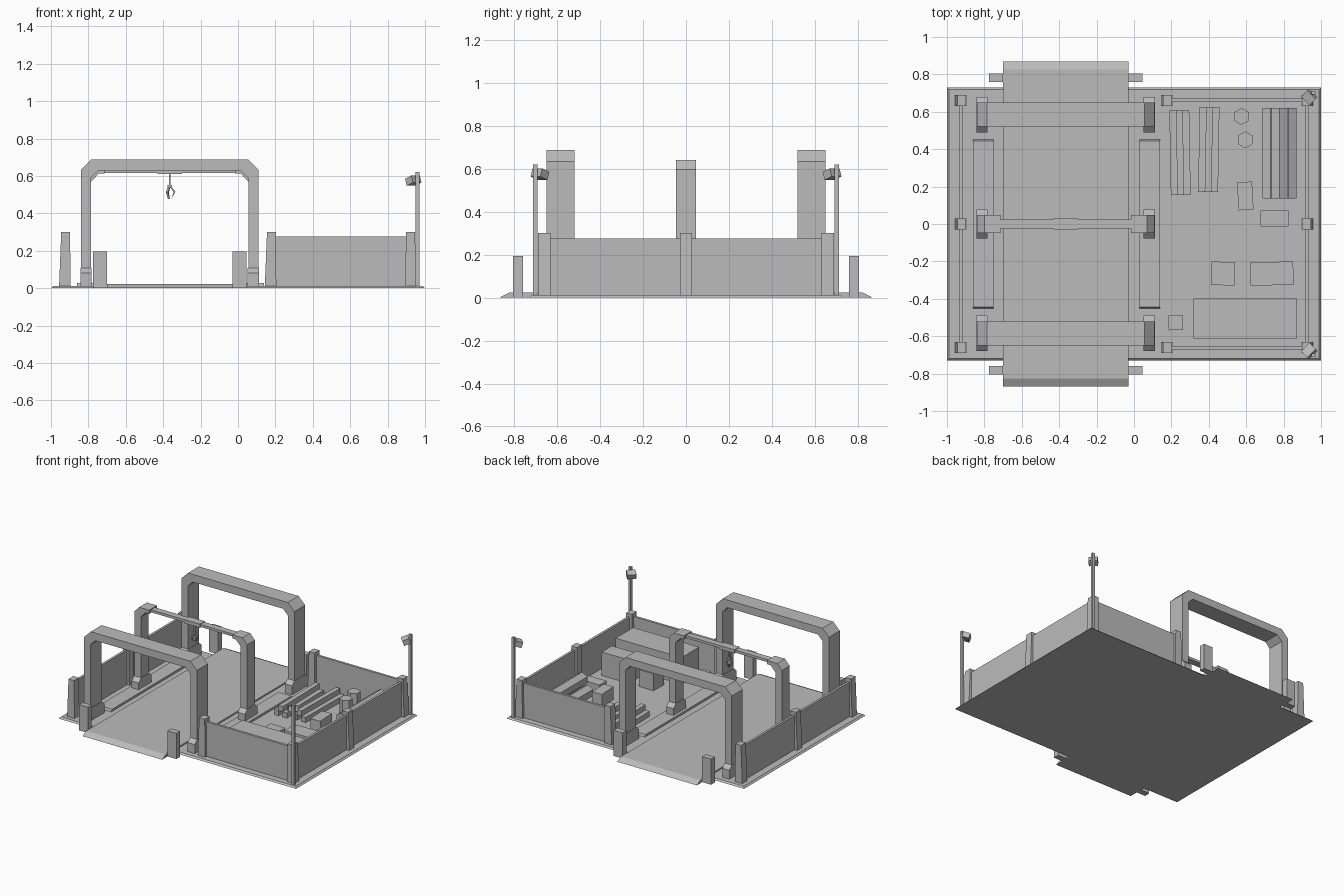
import bpy, bmesh, math
from mathutils import Matrix, Vector

cube = bpy.data.objects.get("Cube")
if cube:
    bpy.data.objects.remove(cube, do_unlink=True)

GREY = (0.5, 0.5, 0.5, 1)
mat = bpy.data.materials.new("plain grey")
mat.use_nodes = True
mat.diffuse_color = GREY
mat.node_tree.nodes["Principled BSDF"].inputs["Base Color"].default_value = GREY


def finish(name, bm):
    bmesh.ops.recalc_face_normals(bm, faces=bm.faces)
    mesh = bpy.data.meshes.new(name)
    bm.to_mesh(mesh)
    bm.free()
    mesh.materials.append(mat)
    ob = bpy.data.objects.new(name, mesh)
    bpy.context.collection.objects.link(ob)
    return ob


def box(name, x, y, z, rot=0):
    """Box from (min, max) ranges, optionally turned about its own upright axis."""
    bm = bmesh.new()
    bmesh.ops.create_cube(bm, size=1)
    size = Vector((x[1] - x[0], y[1] - y[0], z[1] - z[0]))
    mid = Vector((sum(x), sum(y), sum(z))) / 2
    bm.transform(Matrix.Translation(mid) @ Matrix.Rotation(math.radians(rot), 4, 'Z')
                 @ Matrix.Diagonal(size).to_4x4())
    return finish(name, bm)


def extrude(name, points, axis, lo, hi):
    """Extrude an outline along x (points are y, z) or y (points are x, z)."""
    bm = bmesh.new()
    place = (lambda a, b: (lo, a, b)) if axis == 'x' else (lambda a, b: (a, lo, b))
    face = bm.faces.new([bm.verts.new(place(a, b)) for a, b in points])
    new = bmesh.ops.extrude_face_region(bm, geom=[face])["geom"]
    step = Vector((hi - lo, 0, 0)) if axis == 'x' else Vector((0, hi - lo, 0))
    bmesh.ops.translate(bm, vec=step, verts=[v for v in new if isinstance(v, bmesh.types.BMVert)])
    return finish(name, bm)


def hex_prism(name, radius, length, matrix):
    bm = bmesh.new()
    bmesh.ops.create_cone(bm, cap_ends=True, segments=6, radius1=radius, radius2=radius, depth=length)
    bm.transform(matrix)
    return finish(name, bm)


def mirrored(points, centre):
    """Close a left half outline with its mirror image."""
    return points + [(2 * centre - a, b) for a, b in reversed(points)]


MID = -0.365   # centre line of the roadway
FLOOR = 0.012

# Ground slab with a chamfered rim
slab = box("ground_slab", (-1, 1), (-0.73, 0.73), (0, FLOOR))
for v in slab.data.vertices:
    if v.co.z > 0.006:
        v.co.x -= math.copysign(0.012, v.co.x)
        v.co.y -= math.copysign(0.012, v.co.y)

# Roadway with a ramp at each end
extrude("roadway", mirrored([(-0.87, 0), (-0.825, 0.023)], 0), 'x', -0.7, -0.03)

# Low kerbs beside the roadway, sloped at both ends
for side, x in (("right", -0.86), ("left", 0.03)):
    extrude(side + "_kerb", mirrored([(-0.457, 0), (-0.445, 0.028)], 0), 'x', x, x + 0.11)

# Bollards flanking the ramps
for end, s in (("front", -1), ("back", 1)):
    for side, x in (("right", -0.775), ("left", -0.03)):
        box(f"{end}_{side}_bollard", (x, x + 0.075), sorted((0.76 * s, 0.805 * s)), (0, 0.195))

# Feet shared by every arch
def arch_feet(name, y, half):
    profile = mirrored([(y - half - 0.03, 0), (y - half - 0.03, 0.08), (y - half, 0.108)], y)
    for side, x in (("right", -0.842), ("left", 0.052)):
        extrude(f"{name}_{side}_foot", profile, 'x', x, x + 0.06)

# Large end arches
half_outer = [(-0.84, 0), (-0.84, 0.633), (-0.785, 0.688)]
half_inner = [(-0.785, 0), (-0.785, 0.59), (-0.745, 0.63)]
for name, y in (("front_arch", -0.585), ("back_arch", 0.585)):
    outline = mirrored(half_outer, MID) + list(reversed(mirrored(half_inner, MID)))
    extrude(name, outline, 'y', y - 0.065, y + 0.065)
    arch_feet(name, y, 0.065)

# Middle gantry: two bent posts, a thin beam and a trolley
bracket = [(-0.84, 0), (-0.84, 0.597), (-0.8, 0.64), (-0.715, 0.64),
           (-0.715, 0.612), (-0.745, 0.612), (-0.785, 0.57), (-0.785, 0)]
extrude("gantry_right_post", bracket, 'y', -0.047, 0.047)
extrude("gantry_left_post", [(2 * MID - a, b) for a, b in bracket], 'y', -0.047, 0.047)
arch_feet("gantry", 0, 0.047)
box("gantry_beam", (-0.72, -0.01), (-0.024, 0.024), (0.615, 0.634))
box("trolley", (-0.43, -0.3), (-0.03, 0.03), (0.61, 0.638))

# Hanging grabber
box("grabber_rod", (MID - 0.005, MID + 0.005), (-0.005, 0.005), (0.54, 0.62))
box("grabber_hub", (MID - 0.012, MID + 0.012), (-0.012, 0.012), (0.538, 0.552))
claw = [(0.006, 0.55), (0.03, 0.515), (0.01, 0.478), (0.02, 0.513), (0.004, 0.538)]
for i in range(3):
    finger = extrude(f"grabber_finger_{i + 1}", claw, 'y', -0.006, 0.006)
    finger.data.transform(Matrix.Translation((MID, 0, 0)) @ Matrix.Rotation(i * math.tau / 3, 4, 'Z'))

# Fence panels
for side, x in (("right", -0.925), ("left", 0.925)):
    box(side + "_fence", (x - 0.009, x + 0.009), (-0.66, 0.66), (0, 0.275))
for end, y in (("front", -0.662), ("back", 0.662)):
    box(end + "_fence", (0.18, 0.92), (y - 0.009, y + 0.009), (0, 0.275))

# Fence posts, tapered on the outer side
def fence_post(name, x, y, out):
    profile = [(x - 0.03 * out, 0), (x + 0.032 * out, 0), (x + 0.02 * out, 0.3), (x - 0.027 * out, 0.3)]
    extrude(name, profile, 'y', y - 0.029, y + 0.029)

for place, y in (("front", -0.66), ("middle", 0), ("back", 0.66)):
    fence_post(place + "_right_post", -0.925, y, -1)
    fence_post(place + "_left_post", 0.925, y, 1)
    if y:
        fence_post(place + "_inner_post", 0.175, y, -1)

# Lamp poles at the left corners, heads aimed into the yard
for end, s in (("front", -1), ("back", 1)):
    y = 0.702 * s
    box(end + "_lamp_pole", (0.95, 0.97), (y - 0.01, y + 0.01), (0, 0.62))
    head = box(end + "_lamp_head", (-0.025, 0.025), (-0.032, 0.032), (-0.02, 0.02))
    head.data.transform(Matrix.Translation((0.937, 0.68 * s, 0.575))
                        @ Matrix.Rotation(math.radians(45 * s), 4, 'Z')
                        @ Matrix.Rotation(math.radians(-20), 4, 'Y'))

# Stacks of planks
for name, x, y, turn in (("near", 0.246, 0.383, 1), ("far", 0.4, 0.398, -1)):
    for i, (dx, z) in enumerate(((-0.035, FLOOR), (0.035, FLOOR), (0, 0.052))):
        box(f"{name}_plank_{i + 1}", (x + dx - 0.018, x + dx + 0.018),
            (y - 0.227, y + 0.227), (z, z + 0.04), turn)

# Pyramid of six-sided logs
lie = Matrix.Rotation(math.radians(90), 4, 'X') @ Matrix.Rotation(math.radians(30), 4, 'Z')
for i, (x, z) in enumerate(((0.73, 0.055), (0.826, 0.055), (0.778, 0.138))):
    hex_prism(f"log_{i + 1}", 0.049, 0.485,
              Matrix.Translation((x, 0.378, z)) @ lie @ Matrix.Rotation(math.radians(30), 4, 'Z'))

# Upright drums
for i, (x, y) in enumerate(((0.575, 0.575), (0.595, 0.45))):
    hex_prism(f"drum_{i + 1}", 0.045, 0.12, Matrix.Translation((x, y, FLOOR + 0.06)))

# Crates: name, centre, size, turn
crates = (("small_crate", 0.595, 0.15, 0.08, 0.15, 0.11, 3),
          ("flat_crate", 0.752, 0.03, 0.15, 0.085, 0.09, 0),
          ("square_crate", 0.476, -0.265, 0.125, 0.125, 0.14, -2),
          ("long_crate", 0.737, -0.265, 0.23, 0.125, 0.19, 1),
          ("corner_crate", 0.222, -0.527, 0.075, 0.08, 0.08, 2),
          ("container", 0.595, -0.505, 0.555, 0.212, 0.215, 0))
for name, x, y, w, d, h, turn in crates:
    box(name, (x - w / 2, x + w / 2), (y - d / 2, y + d / 2), (0, h), turn)
